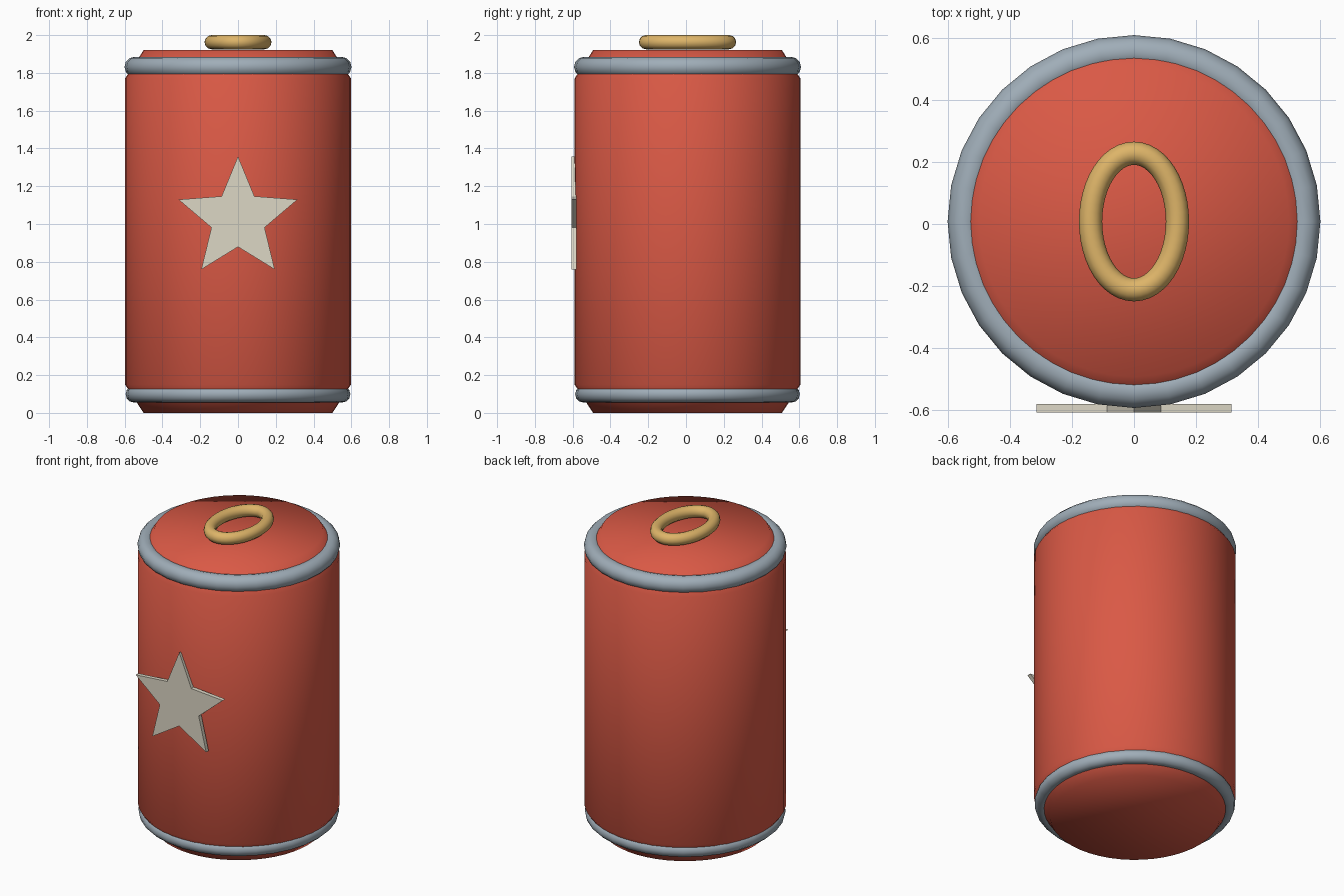
import bpy, bmesh, math
from mathutils import Vector

if "Cube" in bpy.data.objects:
    bpy.data.objects.remove(bpy.data.objects["Cube"])

CY = 0.008  # can axis sits slightly behind centre, star plate sticks out in front


def material(name, rgb):
    m = bpy.data.materials.new(name)
    m.diffuse_color = (*rgb, 1.0)
    m.use_nodes = True
    m.node_tree.nodes["Principled BSDF"].inputs["Base Color"].default_value = m.diffuse_color
    return m


RED = material("can red", (0.70, 0.10, 0.06))
STEEL = material("steel grey", (0.35, 0.42, 0.48))
BRASS = material("brass yellow", (0.73, 0.46, 0.14))
CREAM = material("star cream", (0.72, 0.68, 0.56))


def add_object(name, bm, mat, smooth):
    bmesh.ops.recalc_face_normals(bm, faces=bm.faces)
    for f in bm.faces:
        f.smooth = smooth
    mesh = bpy.data.meshes.new(name)
    bm.to_mesh(mesh)
    bm.free()
    mesh.materials.append(mat)
    ob = bpy.data.objects.new(name, mesh)
    bpy.context.collection.objects.link(ob)
    return ob


def bridge(bm, a, b):
    n = len(a)
    for i in range(n):
        j = (i + 1) % n
        bm.faces.new((a[i], a[j], b[j], b[i]))


def lathe(name, profile, sides, mat):
    """Capped solid of revolution from (radius, height) points."""
    bm = bmesh.new()
    rings = []
    for r, z in profile:
        angles = [2 * math.pi * i / sides for i in range(sides)]
        rings.append([bm.verts.new((r * math.cos(t), CY + r * math.sin(t), z)) for t in angles])
    for a, b in zip(rings, rings[1:]):
        bridge(bm, a, b)
    bm.faces.new(rings[0])
    bm.faces.new(rings[-1])
    return add_object(name, bm, mat, True)


def oval_tube(name, rx, ry, tube, z, sides, tube_sides, mat):
    """Round tube of even thickness swept along a flat oval."""
    bm = bmesh.new()
    rings = []
    for i in range(sides):
        t = 2 * math.pi * i / sides
        centre = Vector((rx * math.cos(t), CY + ry * math.sin(t), z))
        out = Vector((ry * math.cos(t), rx * math.sin(t), 0)).normalized()
        ring = []
        for k in range(tube_sides):
            p = 2 * math.pi * k / tube_sides
            offset = out * math.cos(p) + Vector((0, 0, math.sin(p)))
            ring.append(bm.verts.new(centre + offset * tube))
        rings.append(ring)
    for i in range(sides):
        bridge(bm, rings[i], rings[(i + 1) % sides])
    return add_object(name, bm, mat, True)


# Can body with tapered ends
lathe("can_body", [(0.5, 0), (0.598, 0.15), (0.598, 1.77), (0.5, 1.92)], 48, RED)

# Steel rims
oval_tube("top_rim", 0.548, 0.548, 0.053, 1.832, 32, 12, STEEL)
oval_tube("bottom_rim", 0.551, 0.551, 0.044, 0.099, 32, 12, STEEL)

# Oval pull ring on the lid
oval_tube("pull_ring", 0.14, 0.22, 0.0375, 1.9625, 48, 12, BRASS)

# Star plate on the front
bm = bmesh.new()
front, back = [], []
for i in range(10):
    r = 0.331 if i % 2 == 0 else 0.148
    t = math.pi / 2 + i * math.pi / 5
    x, z = r * math.cos(t), 1.027 + r * math.sin(t)
    front.append(bm.verts.new((x, -0.607, z)))
    back.append(bm.verts.new((x, -0.581, z)))
bridge(bm, front, back)
bm.faces.new(front)
bm.faces.new(back)
add_object("star_plate", bm, CREAM, False)
